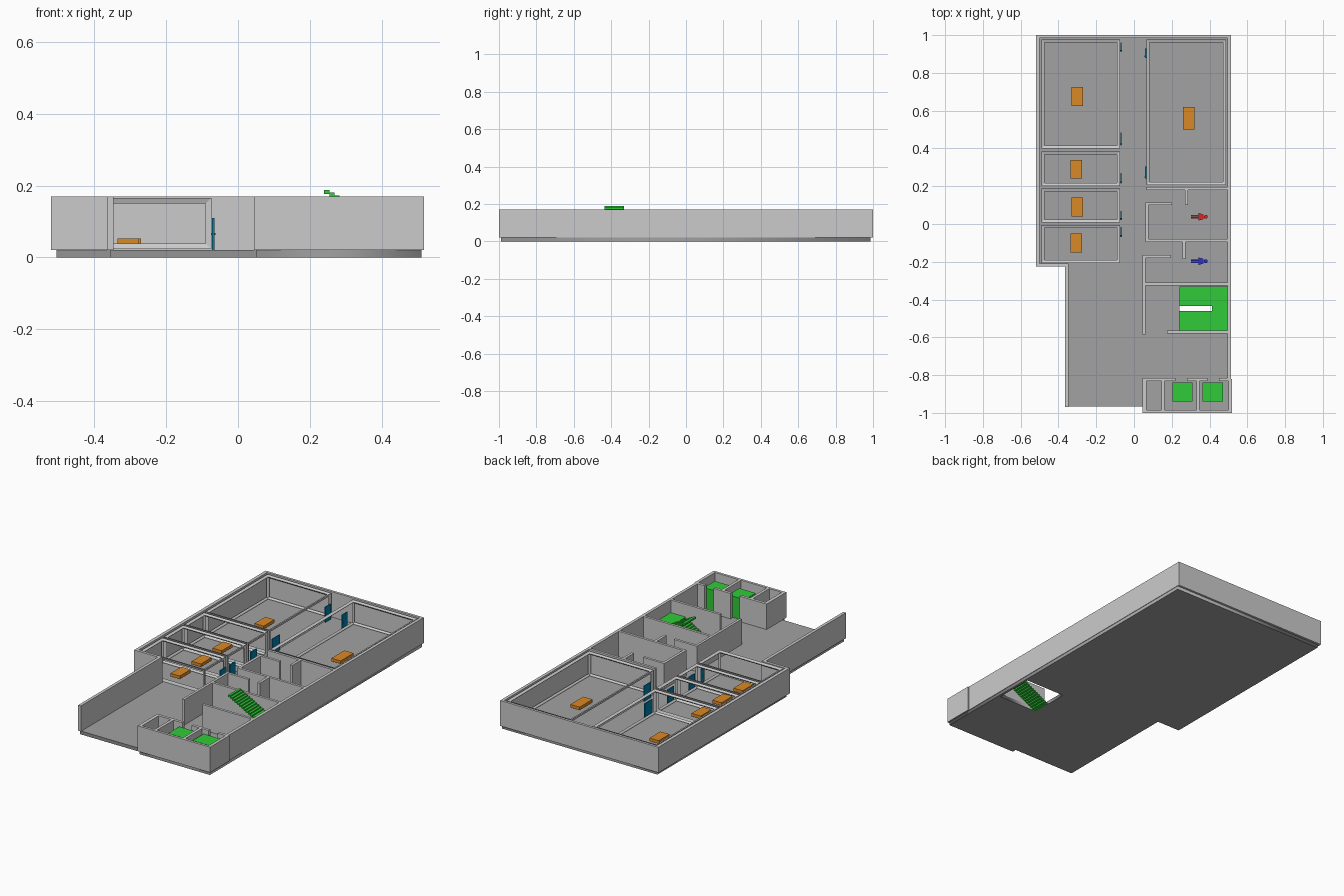
import bpy, bmesh, math
from mathutils import Matrix, Vector

if "Cube" in bpy.data.objects:
    bpy.data.objects.remove(bpy.data.objects["Cube"])

FLOOR, TOP = 0.02, 0.17


def material(name, rgb):
    m = bpy.data.materials.new(name)
    m.diffuse_color = (*rgb, 1)
    m.use_nodes = True
    m.node_tree.nodes["Principled BSDF"].inputs["Base Color"].default_value = m.diffuse_color
    return m


DARK = material("floor_grey", (0.36, 0.36, 0.36))
GREEN = material("green", (0.03, 0.6, 0.04))
ORANGE = material("orange", (0.7, 0.25, 0.02))
BLUE = material("door_blue", (0.0, 0.22, 0.42))
RED = material("sign_red", (0.7, 0.02, 0.02))
NAVY = material("sign_blue", (0.03, 0.03, 0.6))


def add_box(bm, x0, x1, y0, y1, z0, z1):
    mat = Matrix.Translation(((x0 + x1) / 2, (y0 + y1) / 2, (z0 + z1) / 2))
    mat = mat @ Matrix.Diagonal((x1 - x0, y1 - y0, z1 - z0, 1))
    bmesh.ops.create_cube(bm, size=1, matrix=mat)


def finish(name, bm, mat=None):
    me = bpy.data.meshes.new(name)
    bm.to_mesh(me)
    bm.free()
    ob = bpy.data.objects.new(name, me)
    bpy.context.collection.objects.link(ob)
    if mat:
        me.materials.append(mat)
    return ob


def boxes(name, items, mat=None):
    bm = bmesh.new()
    for b in items:
        add_box(bm, *b)
    return finish(name, bm, mat)


def walls(name, rects):
    return boxes(name, [(*r, FLOOR, TOP) for r in rects])


# Floor slab: filled outline with a stairwell hole
cu = bpy.data.curves.new("floor_slab", "CURVE")
cu.dimensions, cu.fill_mode, cu.extrude = "2D", "BOTH", FLOOR / 2
outline = [(-.505, .987), (.51, .987), (.51, -.99), (.05, -.99),
           (.05, -.965), (-.355, -.965), (-.355, -.215), (-.505, -.215)]
hole = [(.24, -.565), (.24, -.33), (.497, -.33), (.497, -.565)]
for pts in (outline, hole):
    sp = cu.splines.new("POLY")
    sp.points.add(len(pts) - 1)
    for p, c in zip(sp.points, pts):
        p.co = (*c, 0, 1)
    sp.use_cyclic_u = True
cu.materials.append(DARK)
slab = bpy.data.objects.new("floor_slab", cu)
slab.location.z = FLOOR / 2
bpy.context.collection.objects.link(slab)

# Outer walls
walls("outer_walls", [
    (-.52, -.50, -.225, 1), (-.50, .495, .985, 1), (.495, .513, -.82, 1),
    (-.50, -.365, -.225, -.208), (-.365, -.347, -.97, -.208)])

# Washroom and stairwell walls
walls("inner_walls", [
    (.065, .495, .18, .195), (.27, .285, .1, .18),
    (.062, .078, -.08, .115), (.078, .2, .1, .115),
    (.062, .495, -.095, -.08), (.256, .272, -.185, -.095),
    (.045, .195, -.18, -.165), (.045, .06, -.585, -.18),
    (.06, .495, -.325, -.31), (.175, .495, -.58, -.565)])

# Lift block walls
walls("lift_walls", [
    (.045, .065, -1, -.815), (.065, .5, -1, -.985), (.5, .518, -1, -.82),
    (.065, .22, -.832, -.815), (.28, .39, -.832, -.815), (.45, .5, -.832, -.815),
    (.145, .162, -.985, -.832), (.33, .347, -.985, -.832)])

# Rooms: open frames made of mitred bars
rooms = {"back_left": (-.495, -.07, .395, .98), "left_2": (-.495, -.07, .198, .388),
         "left_3": (-.495, -.07, .005, .192), "left_4": (-.495, -.07, -.21, -.002),
         "back_right": (.062, .492, .203, .98)}
h = 0.01
for n, (x0, x1, y0, y1) in rooms.items():
    ob = boxes("room_frame_" + n, [(x0 + h, x1 - h, y0 + h, y1 - h, .019 + h, TOP - h)])
    wf = ob.modifiers.new("frame", "WIREFRAME")
    wf.thickness, wf.offset, wf.use_even_offset = 2 * h, 0, True

# Plain floor markers, one per room
for i, (x, y, ly) in enumerate([(-.3, .675, .1), (-.305, .29, .1), (-.3, .09, .1),
                                (-.305, -.1, .1), (.29, .56, .12)]):
    boxes(f"room_marker_{i + 1}", [(x - .03, x + .03, y - ly / 2, y + ly / 2, .035, .053)], ORANGE)

# Doors with a round handle
doors = [(-.069, .91, .96), (-.069, .415, .485), (-.069, .215, .27), (-.069, .02, .07),
         (-.069, -.07, -.015), (.062, .88, .93), (.062, .24, .305)]
for i, (x, y0, y1) in enumerate(doors):
    bm = bmesh.new()
    add_box(bm, x - .003, x + .003, y0, y1, FLOOR, .11)
    knob = Matrix.Translation((x, y0 + .008, .065)) @ Matrix.Rotation(math.pi / 2, 4, "Y")
    bmesh.ops.create_cone(bm, cap_ends=True, segments=12, radius1=.003, radius2=.003,
                          depth=.012, matrix=knob)
    finish(f"door_{i + 1}", bm, BLUE)

# Staircase: two flights and a half landing
N, X0, X1, MID, END = 12, .24, .412, .095, .188
run, r1, r2 = (X1 - X0) / N, MID / N, (END - MID) / N
lower = [(X0 + i * run, X0 + (i + 1) * run, -.565, -.46, max(0, (i - .4) * r1), (i + 1) * r1)
         for i in range(N)]
upper = [(X1 - (i + 1) * run, X1 - i * run, -.435, -.332, MID + (i - .4) * r2, MID + (i + 1) * r2)
         for i in range(N)]
boxes("stair_lower_flight", lower, GREEN)
boxes("stair_upper_flight", upper, GREEN)
boxes("stair_landing", [(X1, .495, -.565, -.332, MID - .01, MID)], GREEN)

# Lift cabins
for i, x in enumerate((.203, .362)):
    boxes(f"lift_cabin_{i + 1}", [(x, x + .108, -.94, -.838, FLOOR, .145)], GREEN)

# Washroom floor symbols: round head, flared body, two legs
for name, y, mat in (("red", .038, RED), ("blue", -.197, NAVY)):
    bm = bmesh.new()
    bmesh.ops.create_cone(bm, cap_ends=True, segments=16, radius1=.01, radius2=.01, depth=.01,
                          matrix=Matrix.Translation((.38, y, FLOOR + .005)))
    for s in (-1, 1):
        add_box(bm, .303, .342, y + s * .006 - .004, y + s * .006 + .004, FLOOR, FLOOR + .01)
    body = [(.342, -.02), (.368, -.012), (.368, .012), (.342, .02)]
    f = bm.faces.new([bm.verts.new((x, y + v, FLOOR)) for x, v in body])
    ext = bmesh.ops.extrude_face_region(bm, geom=[f], use_keep_orig=True)
    bmesh.ops.translate(bm, vec=Vector((0, 0, .01)),
                        verts=[g for g in ext["geom"] if isinstance(g, bmesh.types.BMVert)])
    bmesh.ops.recalc_face_normals(bm, faces=bm.faces)
    finish("washroom_symbol_" + name, bm, mat)
